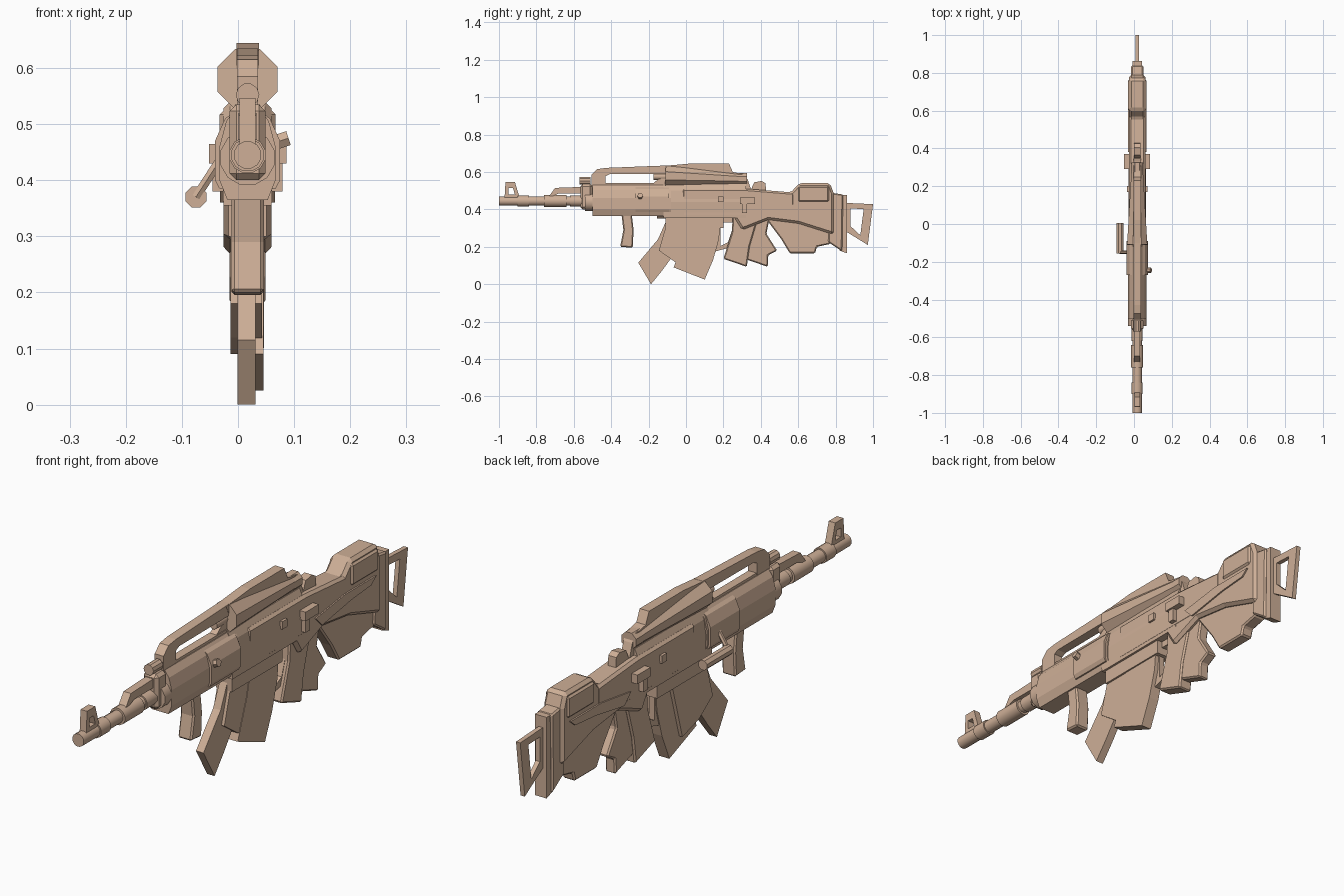
import bpy, bmesh, math
from mathutils import Vector, Matrix

cube = bpy.data.objects.get("Cube")
if cube:
    bpy.data.objects.remove(cube, do_unlink=True)

MID = .017  # lengthwise centre plane of the body

tan = bpy.data.materials.new("matte tan")
tan.use_nodes = True
colour = (.62, .43, .31, 1)
tan.diffuse_color = colour
tan.node_tree.nodes["Principled BSDF"].inputs["Base Color"].default_value = colour


def finish(name, bm, bevel=0):
    bmesh.ops.recalc_face_normals(bm, faces=bm.faces)
    mesh = bpy.data.meshes.new(name)
    bm.to_mesh(mesh)
    bm.free()
    mesh.materials.append(tan)
    obj = bpy.data.objects.new(name, mesh)
    bpy.context.collection.objects.link(obj)
    if bevel:
        mod = obj.modifiers.new("chamfer", "BEVEL")
        mod.width = bevel
        mod.segments = 1
        mod.limit_method = "ANGLE"
    return obj


def plate(name, profile, half, bevel=0, mid=MID):
    """Side outline (y, z) extruded across x."""
    bm = bmesh.new()
    face = bm.faces.new([bm.verts.new((mid - half, y, z)) for y, z in profile])
    extruded = bmesh.ops.extrude_face_region(bm, geom=[face])["geom"]
    verts = [v for v in extruded if isinstance(v, bmesh.types.BMVert)]
    bmesh.ops.translate(bm, verts=verts, vec=(2 * half, 0, 0))
    return finish(name, bm, bevel)


def box(name, y0, y1, z0, z1, half, bevel=0, mid=MID):
    return plate(name, [(y0, z0), (y1, z0), (y1, z1), (y0, z1)], half, bevel, mid)


def loft(name, half_section, y0, y1):
    """Mirrored half cross-section (offset, z), bottom to top, run along y."""
    outline = half_section + [(-x, z) for x, z in reversed(half_section)]
    bm = bmesh.new()
    rings = [[bm.verts.new((MID + x, y, z)) for x, z in outline] for y in (y0, y1)]
    for ring in rings:
        bm.faces.new(ring)
    for i in range(len(outline)):
        j = (i + 1) % len(outline)
        bm.faces.new((rings[0][i], rings[0][j], rings[1][j], rings[1][i]))
    return finish(name, bm)


def tube(name, start, end, r1, r2=None, sides=12, smooth=True):
    """Straight round or tapered bar between two points."""
    a, b = Vector(start), Vector(end)
    turn = (b - a).to_track_quat("Z", "Y").to_matrix().to_4x4()
    place = Matrix.Translation((a + b) / 2) @ turn @ Matrix.Rotation(math.pi / sides, 4, "Z")
    bm = bmesh.new()
    bmesh.ops.create_cone(bm, cap_ends=True, segments=sides, radius1=r1,
                          radius2=r1 if r2 is None else r2,
                          depth=(b - a).length, matrix=place)
    obj = finish(name, bm)
    if smooth:
        bpy.ops.object.select_all(action="DESELECT")
        obj.select_set(True)
        bpy.context.view_layer.objects.active = obj
        bpy.ops.object.shade_smooth_by_angle(angle=math.radians(35))
    return obj


def frame(name, outer, inner, half):
    """Open loop: matching outer and inner outlines bridged into a frame."""
    bm = bmesh.new()
    rows = [[bm.verts.new((MID + side, y, z)) for y, z in line]
            for side, line in ((-half, outer), (half, outer), (half, inner), (-half, inner))]
    n = len(outer)
    for k in range(4):
        for i in range(n):
            j, m = (i + 1) % n, (k + 1) % 4
            bm.faces.new((rows[k][i], rows[k][j], rows[m][j], rows[m][i]))
    return finish(name, bm)


# Barrel with stepped collars
for name, y0, y1, radius in (("barrel", -1, -.45, .025), ("muzzle_collar", -.9, -.84, .03),
                             ("middle_collar", -.76, -.64, .033), ("rear_collar", -.62, -.54, .03)):
    tube(name, (MID, y0, .445), (MID, y1, .445), radius)

# Front sight: hooded frame on the muzzle
frame("front_sight", [(-.97, .465), (-.89, .465), (-.915, .547), (-.965, .547)],
      [(-.95, .48), (-.915, .48), (-.925, .515), (-.95, .515)], .014)
plate("gas_tube", [(-.74, .46), (-.7, .515), (-.565, .52), (-.5, .52), (-.5, .485), (-.68, .485)], .016)

# Hinge block and ring at the front of the handguard
box("hinge_block", -.565, -.5, .4, .535, .032, .012)
tube("hinge_ring", (MID, -.57, .552), (MID, -.51, .552), .021, sides=10)

# Handguard, joint cover and receiver
loft("handguard", [(.036, .365), (.05, .4), (.05, .46), (.038, .505), (.02, .53)], -.5, -.08)
loft("joint_cover", [(.05, .385), (.058, .4), (.058, .47), (.04, .51), (.02, .525)], -.27, -.09)
tube("handguard_tube", (MID, -.54, .44), (MID, -.1, .44), .05, sides=12)
loft("receiver", [(.043, .355), (.046, .44), (.038, .5), (.022, .535)], -.12, .32)
plate("rear_receiver", [(-.02, .36), (.3, .36), (.46, .36), (.58, .42), (.58, .49), (.33, .51), (-.02, .51)], .044, .01)
box("top_rail", -.5, .3, .5, .54, .017)

# Carry handle: an arch, then a raised wedge above the optic
plate("carry_handle", [(-.505, .51), (-.505, .585), (-.475, .615), (-.43, .622), (-.1, .635), (-.08, .59),
                       (-.41, .588), (-.43, .578), (-.43, .51)], .019)
plate("handle_wedge", [(-.125, .632), (.02, .645), (.23, .645), (.25, .6), (.3, .59), (.3, .56), (-.09, .56)], .02)
plate("handle_rear_leg", [(.18, .51), (.24, .6), (.31, .59), (.33, .56), (.35, .5)], .019)
plate("middle_sight", [(-.2, .52), (-.15, .56), (-.1, .575), (-.07, .52)], .014)
plate("rear_sight", [(.34, .49), (.365, .545), (.405, .552), (.425, .54), (.43, .48)], .017)

# Tapered optic
tube("optic_body", (MID, -.11, .58), (MID, .3, .563), .058, .032, 8, False)
tube("optic_front", (MID, -.175, .575), (MID, -.1, .575), .017)
tube("optic_eyepiece", (MID, .28, .563), (MID, .325, .563), .034, sides=8)

# Forward grip
plate("forward_grip", [(-.345, .375), (-.335, .29), (-.352, .2), (-.285, .195), (-.28, .29), (-.29, .375)], .029, .006)

# Overlapping magazines
plate("curved_magazine", [(-.1, .37), (-.11, .33), (-.15, .24), (-.255, .115), (-.187, 0), (-.13, .07),
                          (-.06, .165), (-.005, .26), (.02, .37)], .016, mid=.015)
plate("wide_magazine", [(.02, .37), (-.01, .24), (-.066, .09), (.1, .025), (.145, .13), (.176, .24),
                        (.187, .37)], .022, mid=.023)
plate("slanted_magazine", [(-.09, .37), (-.145, .18), (-.06, .12), (.04, .09), (.12, .37)], .028, mid=.015)
box("magazine_well", -.11, .2, .3, .37, .034)

# Trigger guard and pistol grips
frame("trigger_guard", [(.16, .36), (.3, .36), (.25, .2), (.155, .175)],
      [(.185, .33), (.26, .33), (.225, .225), (.185, .205)], .012)
plate("pistol_grip", [(.25, .37), (.245, .28), (.2, .136), (.325, .093), (.34, .2), (.39, .37)], .029, .006)
plate("angled_grip", [(.27, .37), (.32, .22), (.3, .14), (.437, .093), (.44, .155), (.487, .18),
                      (.43, .27), (.45, .37)], .022, .006)

# Shoulder stock with cheek rest, side panels and butt plates
plate("stock_body", [(.25, .37), (.3, .29), (.44, .345), (.6, .325), (.79, .265), (.79, .485),
                     (.77, .54), (.605, .54), (.56, .49), (.36, .5)], .043, .012)
box("cheek_rest", .59, .775, .43, .535, .05, .018)
plate("side_panel", [(.38, .4), (.56, .425), (.75, .425), (.72, .4), (.6, .39), (.42, .36)], .049)
plate("lower_stock", [(.42, .36), (.51, .24), (.555, .165), (.69, .165), (.7, .2), (.77, .215), (.79, .35)], .026, .006)
plate("butt", [(.77, .49), (.84, .48), (.835, .175), (.76, .225)], .032, .006)
plate("butt_plate", [(.83, .478), (.862, .478), (.862, .165), (.82, .18)], .025)

# Rear wire loop
frame("rear_loop", [(.85, .435), (1, .428), (.972, .21), (.85, .285)],
      [(.88, .405), (.95, .402), (.932, .262), (.88, .31)], .009)

# Controls repeated on both sides
for side, label in ((-1, "right"), (1, "left")):
    box(label + "_selector", .29, .37, .43, .465, .014, mid=MID + side * .055)
    box(label + "_lever", .3, .325, .38, .45, .01, mid=MID + side * .052)
    box(label + "_button", .17, .2, .44, .47, .008, mid=MID + side * .046)

# Cocking knob on the left, bolt handle with round grip on the right
tube("cocking_knob", (.05, -.245, .462), (.09, -.245, .475), .015, sides=6, smooth=False)
tube("bolt_arm", (-.02, -.15, .455), (-.075, -.15, .37), .009, sides=6)
tube("bolt_grip", (-.075, -.155, .37), (-.075, .005, .37), .02, sides=8, smooth=False)
